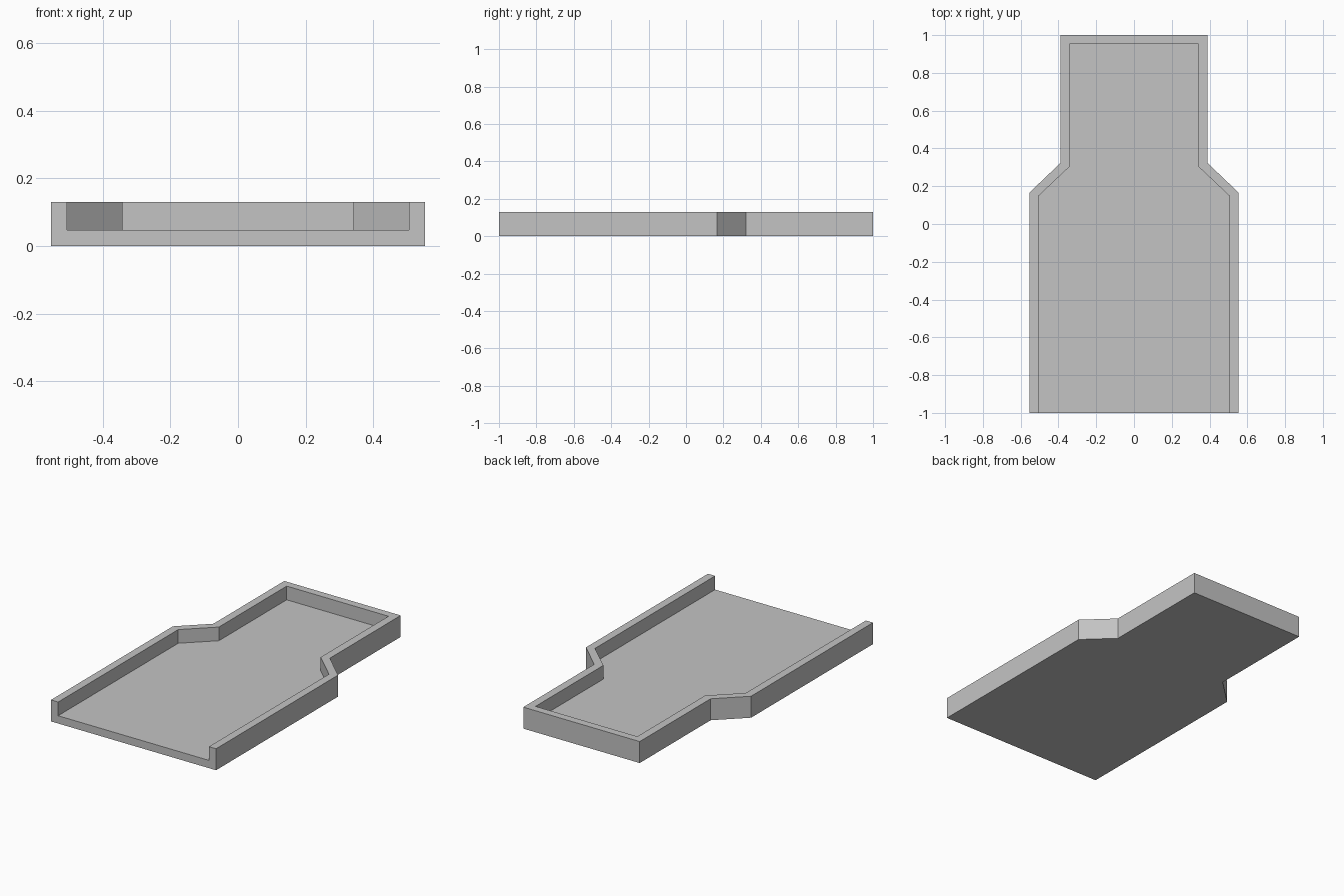
import bpy
import bmesh

cube = bpy.data.objects.get("Cube")
if cube:
    bpy.data.objects.remove(cube, do_unlink=True)

FLOOR, TOP = 0.047, 0.13

# Half outlines from the open front end to the closed back end
outer_half = [(0.553, -1), (0.553, 0.167), (0.39, 0.322), (0.39, 1)]
inner_half = [(0.505, -1), (0.505, 0.149), (0.341, 0.304), (0.341, 0.953)]


def mirrored(half):
    return half + [(-x, y) for x, y in reversed(half)]


def ring(bm, outline, z):
    return [bm.verts.new((x, y, z)) for x, y in outline]


def bridge(bm, a, b):
    for i in range(len(a) - 1):
        bm.faces.new((a[i], a[i + 1], b[i + 1], b[i]))


bm = bmesh.new()
outer, inner = mirrored(outer_half), mirrored(inner_half)
base = ring(bm, outer, 0)
rim_out = ring(bm, outer, TOP)
rim_in = ring(bm, inner, TOP)
floor = ring(bm, inner, FLOOR)

# Outer walls, rim and inner walls
bridge(bm, base, rim_out)
bridge(bm, rim_out, rim_in)
bridge(bm, rim_in, floor)

# Underside, tray floor and the U-shaped open front
bm.faces.new(base)
bm.faces.new(floor)
bm.faces.new((base[0], rim_out[0], rim_in[0], floor[0],
              floor[-1], rim_in[-1], rim_out[-1], base[-1]))
bmesh.ops.recalc_face_normals(bm, faces=bm.faces)
concave = [f for f in bm.faces if len(f.verts) > 4]
bmesh.ops.triangulate(bm, faces=concave)
bmesh.ops.dissolve_limit(bm, angle_limit=0.01, verts=bm.verts, edges=bm.edges)

mesh = bpy.data.meshes.new("tray")
bm.to_mesh(mesh)
bm.free()
tray = bpy.data.objects.new("tray", mesh)
bpy.context.collection.objects.link(tray)

# Plain grey finish
grey = bpy.data.materials.new("grey")
grey.use_nodes = True
colour = (0.55, 0.55, 0.55, 1)
grey.diffuse_color = colour
grey.node_tree.nodes["Principled BSDF"].inputs["Base Color"].default_value = colour
mesh.materials.append(grey)
